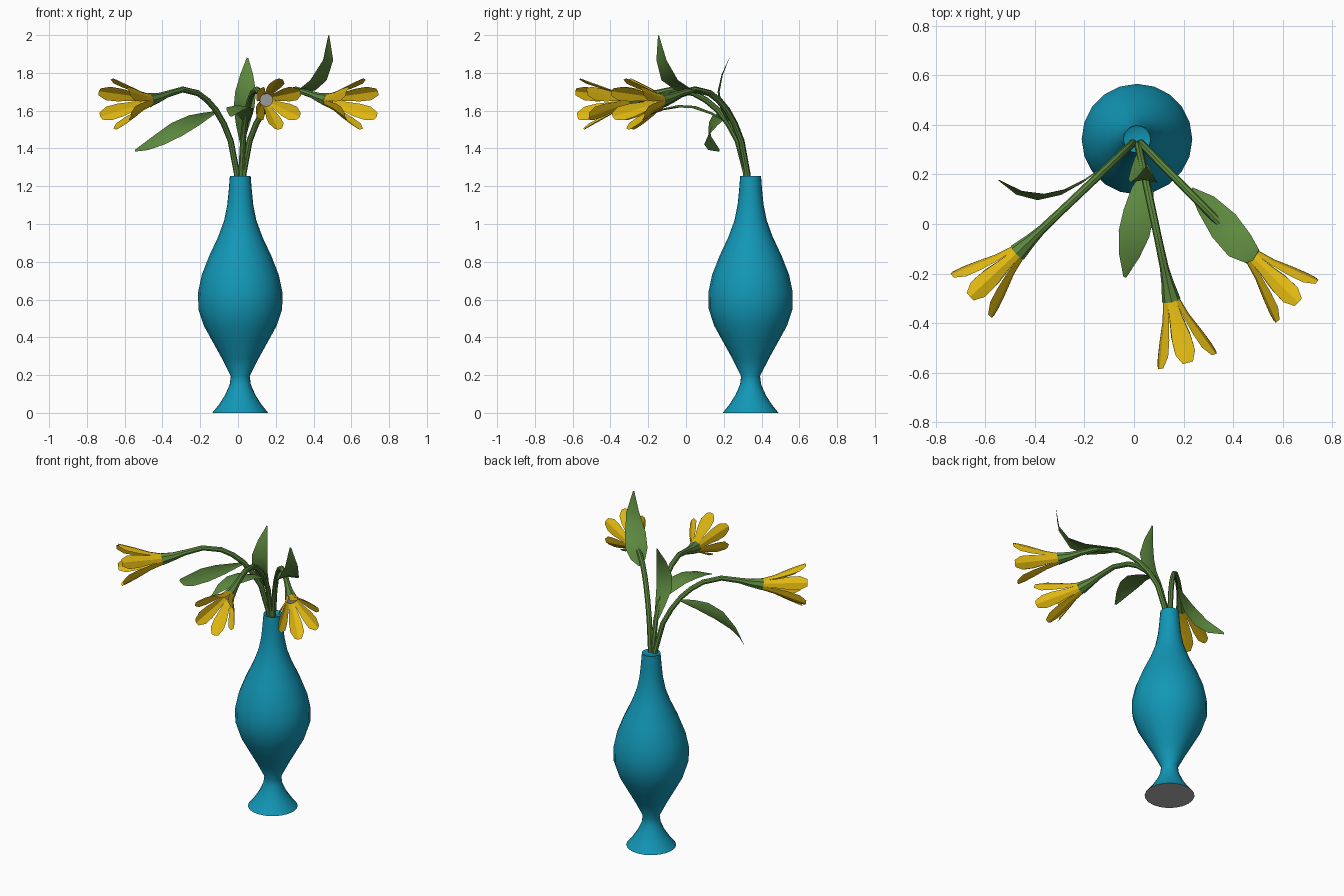
import bpy, bmesh, math
from mathutils import Vector

if "Cube" in bpy.data.objects:
    bpy.data.objects.remove(bpy.data.objects["Cube"])

def material(name, rgb):
    m = bpy.data.materials.new(name)
    m.diffuse_color = (*rgb, 1)
    m.use_nodes = True
    m.node_tree.nodes["Principled BSDF"].inputs["Base Color"].default_value = m.diffuse_color
    return m

TEAL = material("teal glaze", (0.006, 0.31, 0.47))
GREEN = material("leaf green", (0.11, 0.25, 0.05))
YELLOW = material("petal yellow", (0.75, 0.48, 0.006))
GREY = material("plain grey", (0.45, 0.45, 0.45))
AXIS = Vector((0.012, 0.342, 0))

def finish(bm, name, mats, angle=40):
    me = bpy.data.meshes.new(name)
    bm.to_mesh(me)
    bm.free()
    for m in mats:
        me.materials.append(m)
    ob = bpy.data.objects.new(name, me)
    bpy.context.collection.objects.link(ob)
    bpy.ops.object.select_all(action='DESELECT')
    ob.select_set(True)
    bpy.context.view_layer.objects.active = ob
    bpy.ops.object.shade_smooth_by_angle(angle=math.radians(angle))
    return ob

def ring(bm, centre, u, v, r, n):
    return [bm.verts.new(centre + r * (u * math.cos(2 * math.pi * i / n) + v * math.sin(2 * math.pi * i / n)))
            for i in range(n)]

def bridge(bm, a, b):
    n = len(a)
    for i in range(n):
        bm.faces.new((a[i], a[(i + 1) % n], b[(i + 1) % n], b[i]))

X, Y, Z = Vector((1, 0, 0)), Vector((0, 1, 0)), Vector((0, 0, 1))

# Vase: turned profile, grey underside, closed just under the lip
profile = [(0.148, 0), (0.112, 0.045), (0.08, 0.095), (0.056, 0.15), (0.05, 0.195), (0.098, 0.29),
           (0.148, 0.38), (0.192, 0.46), (0.222, 0.55), (0.223, 0.64), (0.204, 0.73), (0.165, 0.83),
           (0.118, 0.93), (0.085, 1.02), (0.069, 1.1), (0.061, 1.18), (0.055, 1.255), (0.048, 1.25)]
bm = bmesh.new()
rings = [ring(bm, AXIS + Z * z, X, Y, r, 20) for r, z in profile]
for a, b in zip(rings, rings[1:]):
    bridge(bm, a, b)
bm.faces.new(rings[-1])
bm.faces.new(rings[0][::-1]).material_index = 1
finish(bm, "vase", [TEAL, GREY])

# Stem arch as (distance from vase axis, height, radius), ending in a flared calyx
arch = [(0.02, 1.2, 0.016), (0.025, 1.27, 0.016), (0.07, 1.44, 0.016), (0.12, 1.53, 0.016),
        (0.18, 1.605, 0.016), (0.24, 1.655, 0.016), (0.31, 1.693, 0.016), (0.42, 1.712, 0.016),
        (0.53, 1.688, 0.018), (0.59, 1.67, 0.025), (0.665, 1.655, 0.038)]

def stem(name, heading):
    out = Vector((math.cos(heading), math.sin(heading), 0))
    side = Z.cross(out)
    pts = [AXIS + out * d + Z * z for d, z, _ in arch]
    bm = bmesh.new()
    rings = []
    for i, p in enumerate(pts):
        t = (pts[min(i + 1, len(pts) - 1)] - pts[max(i - 1, 0)]).normalized()
        rings.append(ring(bm, p, side, t.cross(side), arch[i][2], 8))
    for a, b in zip(rings, rings[1:]):
        bridge(bm, a, b)
    bm.faces.new(rings[0])
    bm.faces.new(rings[-1]).material_index = 1
    bmesh.ops.recalc_face_normals(bm, faces=bm.faces)
    finish(bm, name, [GREEN, GREY])
    return pts[-1]

# Six folded, blunt petals opening around the flower axis
petal = [(-0.01, 0.032, 0.017), (0.07, 0.056, 0.026), (0.15, 0.092, 0.039), (0.21, 0.118, 0.041),
         (0.25, 0.136, 0.021)]

def flower(name, base, heading):
    axis = Vector((math.cos(heading), math.sin(heading), -0.08)).normalized()
    side = Z.cross(axis).normalized()
    up = axis.cross(side)
    bm = bmesh.new()
    for k in range(6):
        a = math.radians(90 + 60 * k)
        radial = side * math.cos(a) + up * math.sin(a)
        tangent = axis.cross(radial)
        rows = []
        for d, r, w in petal:
            c = base + axis * d + radial * r
            fold = radial * (w * 0.3)
            rows.append([bm.verts.new(p) for p in (c - tangent * w - fold, c, c + tangent * w - fold)])
        for p, q in zip(rows, rows[1:]):
            for j in range(2):
                bm.faces.new((p[j], p[j + 1], q[j + 1], q[j]))
    finish(bm, name, [YELLOW], 20)

for label, stem_deg, flower_deg in (("left", 223.5, 223), ("middle", -78, -75), ("right", -45.5, -45)):
    tip = stem(label + "_stem", math.radians(stem_deg))
    flower(label + "_flower", tip, math.radians(flower_deg))

# Leaves: a centre line, a width direction and half widths along it
def leaf(name, line, across, widths):
    across = Vector(across).normalized()
    bm = bmesh.new()
    pts = [Vector(p) for p in line]
    rows = []
    for i, (c, w) in enumerate(zip(pts, widths)):
        t = (pts[min(i + 1, len(pts) - 1)] - pts[max(i - 1, 0)]).normalized()
        lift = across.cross(t).normalized() * (w * 0.2)
        rows.append([bm.verts.new(p) for p in (c - across * w + lift, c, c + across * w + lift)])
    for p, q in zip(rows, rows[1:]):
        for j in range(2):
            bm.faces.new((p[j], p[j + 1], q[j + 1], q[j]))
    finish(bm, name, [GREEN], 50)

W = [0.008, 0.036, 0.057, 0.06, 0.038, 0.006]
leaf("right_leaf", [(0.23, 0.14, 1.685), (0.29, 0.08, 1.7), (0.36, -0.005, 1.72), (0.42, -0.08, 1.77),
                    (0.472, -0.125, 1.87), (0.48, -0.145, 1.998)], (0.7, 0.7, 0), [0.01, 0.045, 0.066, 0.062, 0.038, 0.004])
leaf("left_leaf", [(-0.12, 0.235, 1.59), (-0.2, 0.18, 1.555), (-0.28, 0.14, 1.52), (-0.37, 0.12, 1.475),
                   (-0.46, 0.132, 1.425), (-0.545, 0.178, 1.388)], (0.28, 0.2, 0.92), W)
leaf("upright_leaf", [(0.02, 0.29, 1.42), (0.025, 0.235, 1.53), (0.032, 0.19, 1.62), (0.04, 0.178, 1.7),
                      (0.046, 0.195, 1.79), (0.05, 0.23, 1.88)], (1, 0, 0), [0.008, 0.036, 0.055, 0.055, 0.034, 0.004])
leaf("front_leaf", [(0.045, 0.22, 1.54), (0.035, 0.14, 1.59), (0.02, 0.05, 1.625), (0.0, -0.04, 1.63),
                    (-0.02, -0.13, 1.61), (-0.037, -0.215, 1.57)], (0.98, -0.2, 0), [0.008, 0.045, 0.062, 0.063, 0.042, 0.006])
